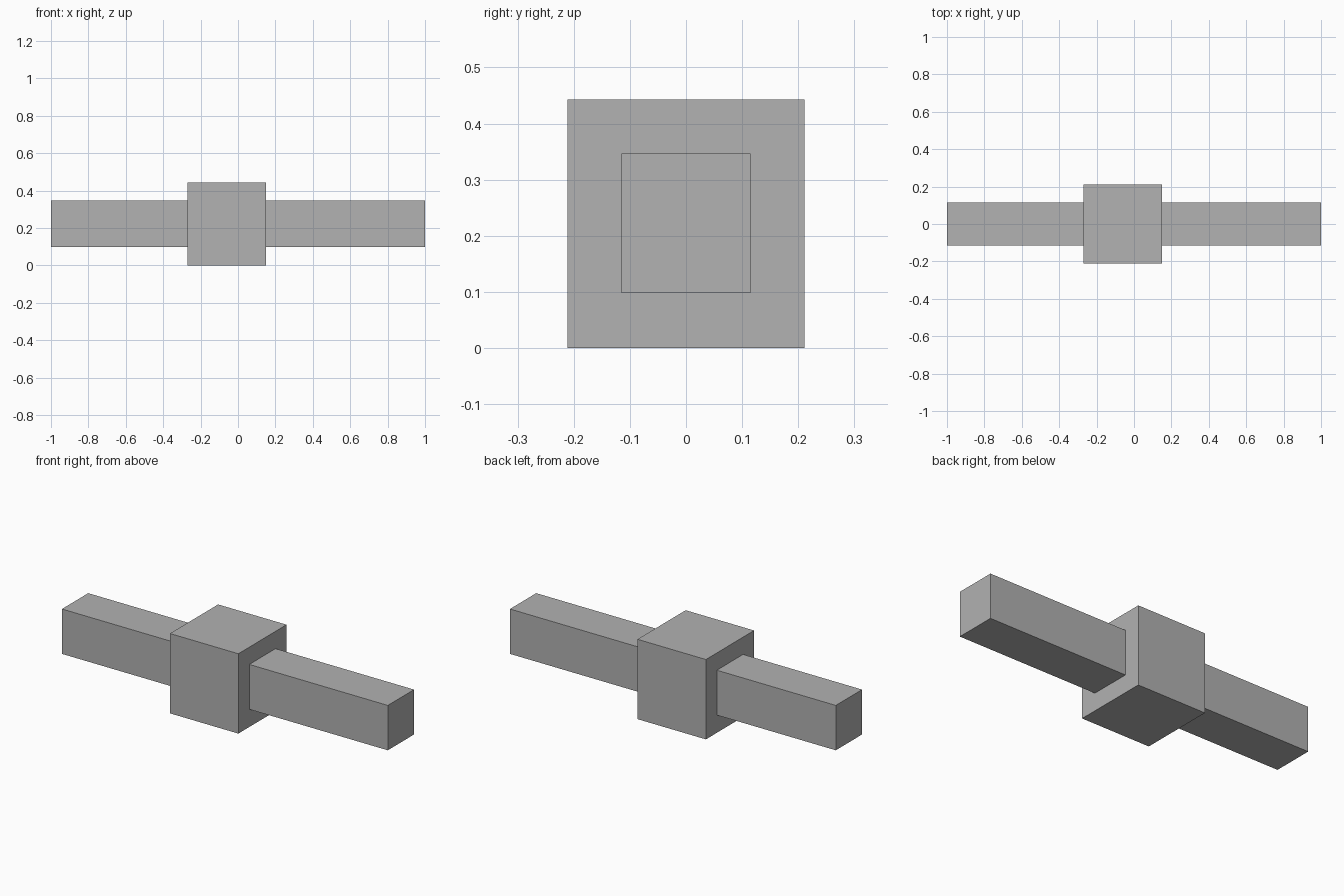
import bpy

cube = bpy.data.objects.get("Cube")
if cube:
    bpy.data.objects.remove(cube, do_unlink=True)

# Single grey material
grey = bpy.data.materials.new("plain grey")
grey.use_nodes = True
colour = (0.445, 0.445, 0.445, 1)
grey.diffuse_color = colour
grey.node_tree.nodes["Principled BSDF"].inputs["Base Color"].default_value = colour


def box(name, low, high):
    """Flat-faced box between two opposite corners."""
    centre = [(a + b) / 2 for a, b in zip(low, high)]
    size = [b - a for a, b in zip(low, high)]
    bpy.ops.mesh.primitive_cube_add(size=1, location=centre)
    obj = bpy.context.object
    obj.name = name
    obj.scale = size
    bpy.ops.object.transform_apply(location=False, rotation=False, scale=True)
    obj.data.materials.append(grey)
    return obj


# Long bar running through the off-centre block
box("long_bar", (-1, -0.115, 0.098), (1, 0.115, 0.347))
box("centre_block", (-0.27, -0.211, 0), (0.15, 0.211, 0.443))
